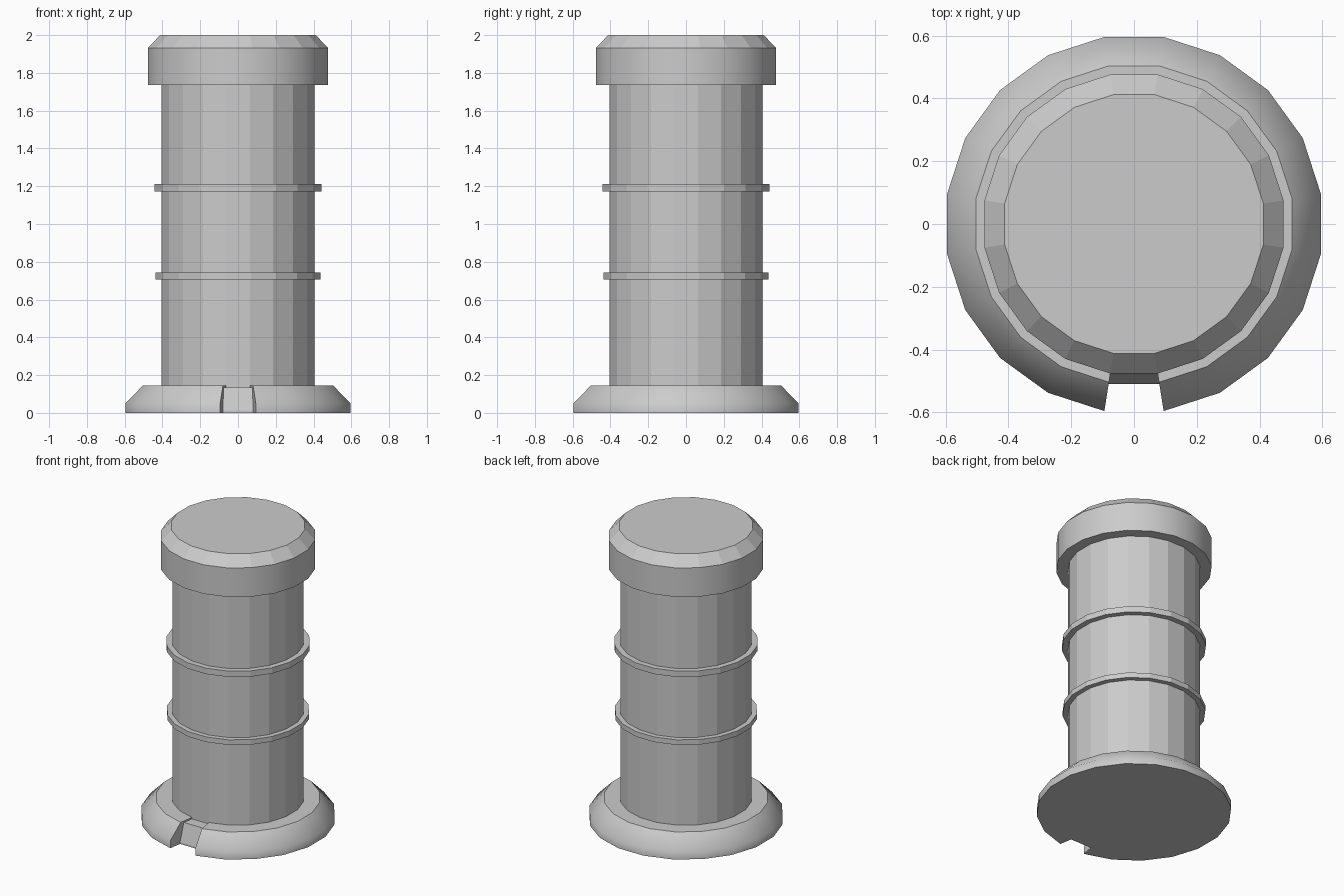
import bpy, bmesh, math

if "Cube" in bpy.data.objects:
    bpy.data.objects.remove(bpy.data.objects["Cube"])

SIDES = 20
STEP = 2 * math.pi / SIDES
FRONT = -math.pi / 2 + STEP / 2   # first corner, just right of the front facet


def lathe(name, profile, steps=SIDES, start=FRONT, smooth=()):
    """Turn a closed (radius, z) profile; smooth lists the bands to shade smooth."""
    bm = bmesh.new()
    full = steps == SIDES
    axis = {i: bm.verts.new((0, 0, z)) for i, (r, z) in enumerate(profile) if r == 0}
    rows = []
    for s in range(steps if full else steps + 1):
        a = start + s * STEP
        rows.append([axis[i] if r == 0 else
                     bm.verts.new((r * math.cos(a), r * math.sin(a), z))
                     for i, (r, z) in enumerate(profile)])
    n = len(profile)
    for s in range(steps):
        r0, r1 = rows[s], rows[(s + 1) % len(rows)]
        for i in range(n):
            j = (i + 1) % n
            quad = list(dict.fromkeys((r0[i], r1[i], r1[j], r0[j])))
            if len(quad) > 2:
                bm.faces.new(quad).smooth = i in smooth
    if not full:
        bm.faces.new(rows[0])
        bm.faces.new(rows[-1])
    bmesh.ops.recalc_face_normals(bm, faces=bm.faces)
    mesh = bpy.data.meshes.new(name)
    bm.to_mesh(mesh)
    bm.free()
    obj = bpy.data.objects.new(name, mesh)
    bpy.context.collection.objects.link(obj)
    return obj


# Flared base with the front facet left open
lathe("base", [(0, 0), (0.603, 0), (0.603, 0.05), (0.51, 0.145), (0, 0.145)],
      steps=SIDES - 1, smooth=(1, 2))
# Recessed back wall of the front notch
lathe("notch_wall", [(0, 0), (0.516, 0), (0.516, 0.012), (0.482, 0.135), (0, 0.135)],
      steps=1, start=FRONT - STEP)

# Faceted shaft
lathe("column", [(0, 0.13), (0.41, 0.13), (0.41, 1.75), (0, 1.75)])

# Two thin bands around the shaft
for name, r, z0, z1 in (("lower_band", 0.443, 0.707, 0.742),
                        ("upper_band", 0.447, 1.173, 1.213)):
    lathe(name, [(0.40, z0), (r, z0), (r, z1), (0.40, z1)])

# Bevelled cap
lathe("cap", [(0, 1.735), (0.482, 1.735), (0.482, 1.933), (0.417, 2.0), (0, 2.0)],
      smooth=(1,))
